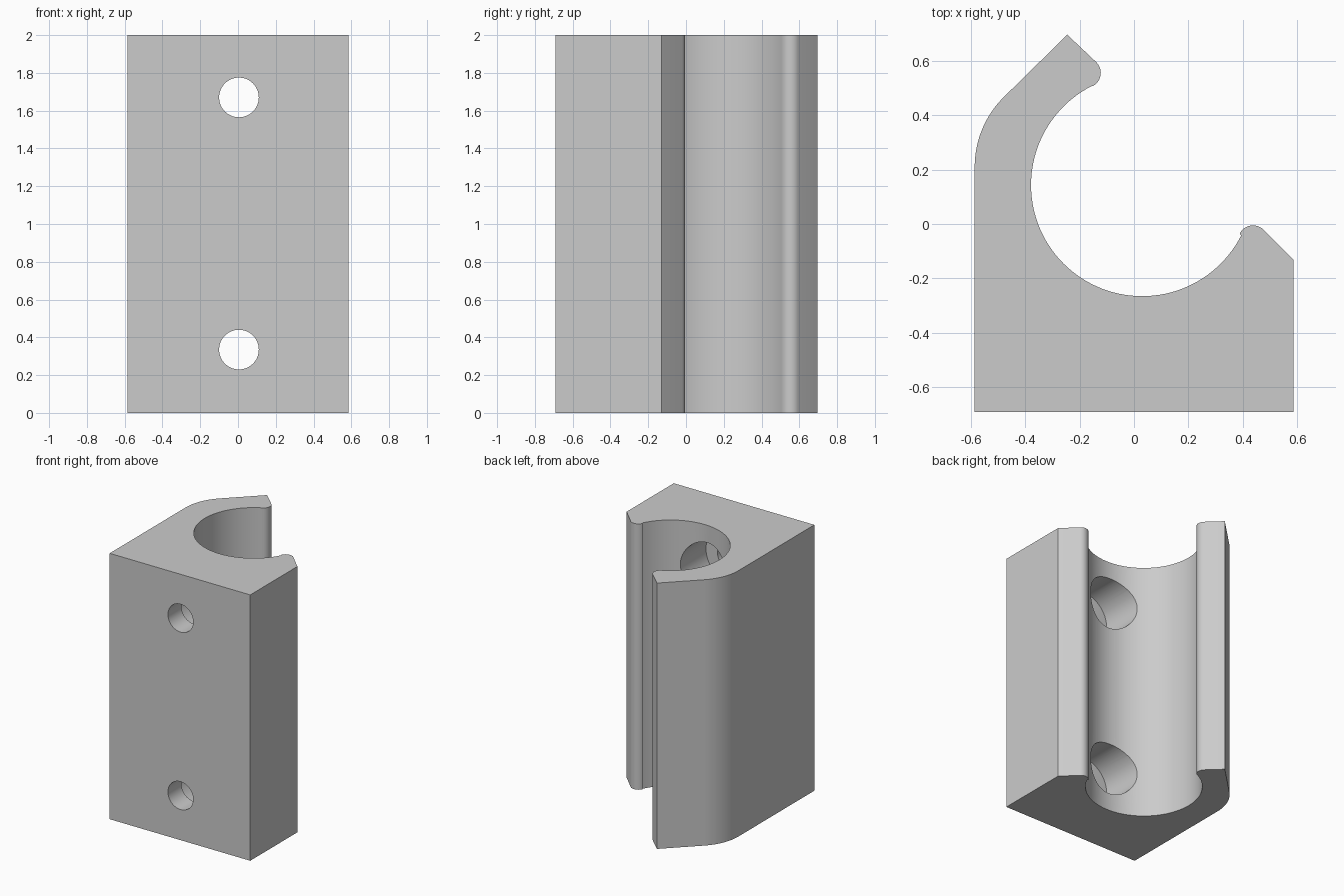
import bpy
import bmesh
from math import sin, cos, radians, pi

if "Cube" in bpy.data.objects:
    bpy.data.objects.remove(bpy.data.objects["Cube"])

HEIGHT = 2.0
FRONT = -0.69
HOLE_X = 0.005


def arc(cx, cy, r, start, end, steps):
    """Points along an arc, angles in degrees."""
    angles = [radians(start + (end - start) * i / steps) for i in range(steps + 1)]
    return [(cx + r * cos(a), cy + r * sin(a)) for a in angles]


# Clip cross-section, counter-clockwise from the front corner
profile = [(-0.585, FRONT), (0.585, FRONT), (0.585, -0.13)]
profile += arc(0.437, -0.06, 0.055, 45, 153, 12)      # short rounded lip
profile += arc(0.03, 0.143, 0.408, -27, -243, 72)     # tube seat
profile += arc(-0.177, 0.555, 0.055, -62, 45, 12)     # long rounded lip
profile += [(-0.245, 0.695)]
profile += arc(-0.225, 0.21, 0.36, 135, 180, 16)      # outer shoulder

# Extrude the section into the body
bm = bmesh.new()
base = bm.faces.new([bm.verts.new((x, y, 0)) for x, y in profile])
top = bmesh.ops.extrude_face_region(bm, geom=[base])["geom"]
bmesh.ops.translate(bm, vec=(0, 0, HEIGHT),
                    verts=[v for v in top if isinstance(v, bmesh.types.BMVert)])
bmesh.ops.recalc_face_normals(bm, faces=bm.faces)
mesh = bpy.data.meshes.new("clip_body")
bm.to_mesh(mesh)
bm.free()
body = bpy.data.objects.new("clip_body", mesh)
bpy.context.collection.objects.link(body)

# Plain grey material
grey = bpy.data.materials.new("light_grey")
grey.use_nodes = True
colour = (0.6, 0.6, 0.6, 1)
grey.diffuse_color = colour
grey.node_tree.nodes["Principled BSDF"].inputs["Base Color"].default_value = colour
mesh.materials.append(grey)

bpy.ops.object.select_all(action="DESELECT")
body.select_set(True)
bpy.context.view_layer.objects.active = body


def drill(z, radius, y0, y1):
    """Cut a round hole along y through the body."""
    bpy.ops.mesh.primitive_cylinder_add(
        vertices=64, radius=radius, depth=y1 - y0,
        location=(HOLE_X, (y0 + y1) / 2, z), rotation=(pi / 2, 0, 0))
    cutter = bpy.context.object
    cutter.name = "hole_cutter"
    cutter.hide_render = True
    cutter.data.materials.append(grey)
    bpy.context.view_layer.objects.active = body
    mod = body.modifiers.new("hole", "BOOLEAN")
    mod.operation = "DIFFERENCE"
    mod.solver = "EXACT"
    mod.object = cutter
    bpy.ops.object.modifier_apply(modifier=mod.name)
    bpy.data.objects.remove(cutter)


# Two screw holes, each with a wide flat-bottomed recess for the head
for z in (0.335, 1.67):
    drill(z, 0.105, FRONT - 0.1, 0.1)
    drill(z, 0.2, -0.53, 0.1)

bpy.ops.object.select_all(action="DESELECT")
body.select_set(True)
bpy.context.view_layer.objects.active = body
bpy.ops.object.shade_smooth_by_angle(angle=radians(25))
